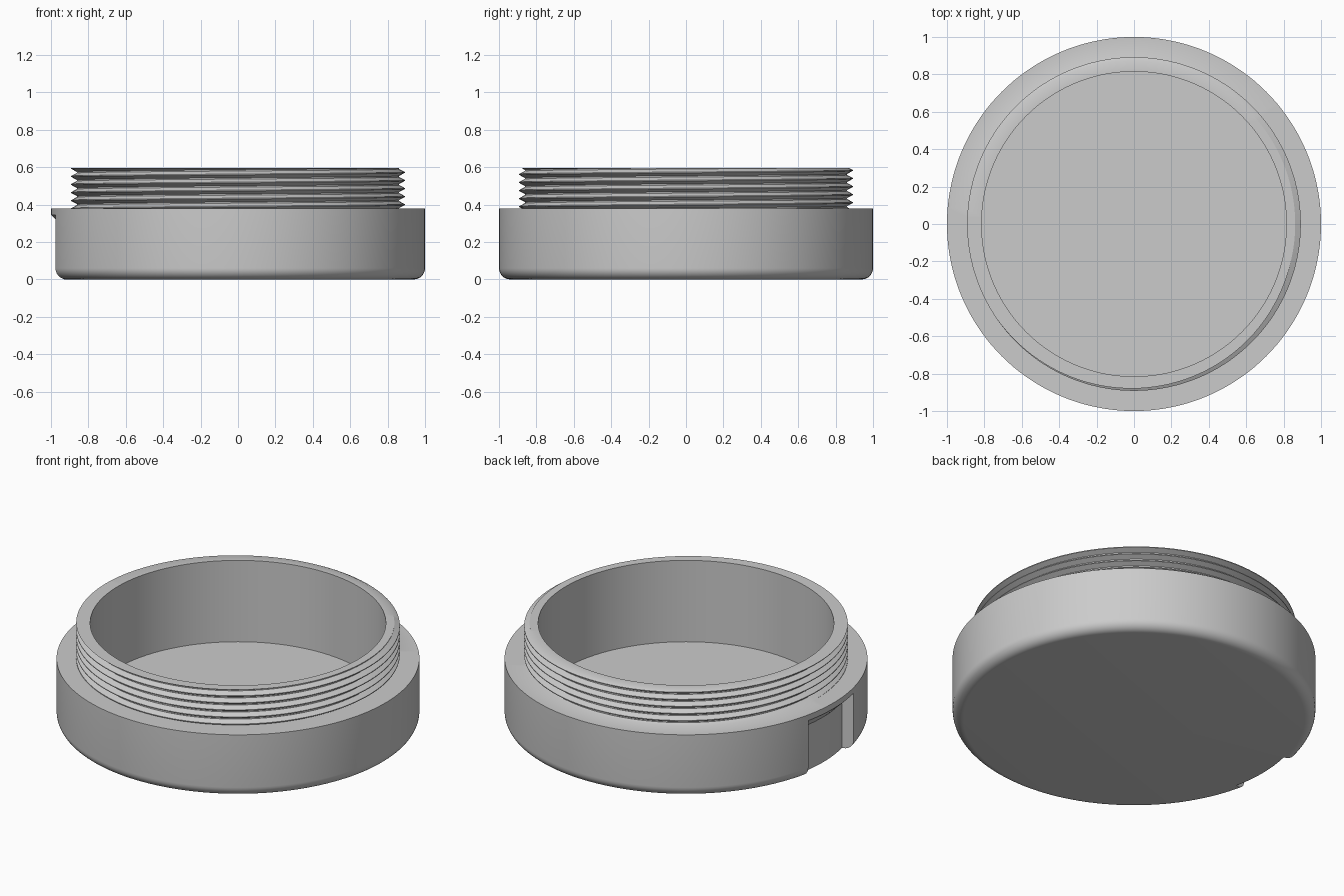
import bpy, bmesh, math

cube = bpy.data.objects.get("Cube")
if cube:
    bpy.data.objects.remove(cube)

SIDES = 144
SHOULDER, TOP = 0.38, 0.595
PITCH = 0.043
ROOT, CREST = 0.862, 0.892
BORE, FLOOR = 0.815, 0.10
# One thread tooth: fraction of the pitch, height of the tooth
TOOTH = [(0.0, 0), (0.15, 0), (0.52, 1), (0.63, 1), (1.0, 0)]

grey = bpy.data.materials.new("plain grey")
grey.use_nodes = True
colour = (0.6, 0.6, 0.6, 1)
grey.diffuse_color = colour
grey.node_tree.nodes["Principled BSDF"].inputs["Base Color"].default_value = colour


def make_object(name, bm):
    bmesh.ops.remove_doubles(bm, verts=bm.verts, dist=1e-5)
    bmesh.ops.recalc_face_normals(bm, faces=bm.faces)
    mesh = bpy.data.meshes.new(name)
    bm.to_mesh(mesh)
    bm.free()
    mesh.materials.append(grey)
    obj = bpy.data.objects.new(name, mesh)
    bpy.context.collection.objects.link(obj)
    return obj


def sweep(columns, closed_profile=False):
    """Skin neighbouring (r, z) profiles, each given with its angle."""
    bm = bmesh.new()
    rows = [[bm.verts.new((r * math.cos(a), r * math.sin(a), z)) for r, z in prof]
            for a, prof in columns]
    for c0, c1 in zip(rows, rows[1:]):
        count = len(c0)
        for i in range(count if closed_profile else count - 1):
            j = (i + 1) % count
            bm.faces.new((c0[i], c1[i], c1[j], c0[j]))
    if closed_profile:
        bm.faces.new(rows[0])
        bm.faces.new(rows[-1])
    return bm


def thread_radius(f):
    f %= 1.0
    for (f0, h0), (f1, h1) in zip(TOOTH, TOOTH[1:]):
        if f <= f1:
            return ROOT + (CREST - ROOT) * (h0 + (h1 - h0) * (f - f0) / (f1 - f0))


def profile(angle):
    """Wall outline at one angle; the thread climbs one pitch per turn."""
    turn = angle / math.tau
    pts = [(0, 0)]
    for i in range(9):                                  # rounded lower edge
        t = math.pi / 2 * i / 8
        pts.append((0.94 + 0.06 * math.sin(t), 0.06 - 0.06 * math.cos(t)))
    pts.append((1, SHOULDER))
    start = TOP - 0.005 - 7 * PITCH                     # phase at the rim
    for k in range(-1, 9):
        for f, _ in TOOTH[:-1]:
            z = start + PITCH * (k + f + turn)
            z = min(max(z, SHOULDER), TOP)
            pts.append((thread_radius((z - start) / PITCH - turn), z))
    return pts + [(BORE, TOP), (BORE, FLOOR), (0, FLOOR)]


# Cup body with threaded neck
angles = [math.tau * i / SIDES for i in range(SIDES + 1)]
body = make_object("threaded_cup", sweep([(a, profile(a)) for a in angles]))

# Recess in the side wall, with a sloping ceiling
outline = [(0.93, -0.1), (1.1, -0.1), (1.1, 0.445), (0.93, 0.275)]
half = math.radians(12.6)
cutter = make_object("recess_cutter", sweep(
    [(math.pi + half * (i / 6 - 1), outline) for i in range(13)], True))
cutter.hide_render = True
cutter.hide_viewport = True

cut = body.modifiers.new("recess", 'BOOLEAN')
cut.operation = 'DIFFERENCE'
cut.solver = 'EXACT'
cut.object = cutter

# Apply the cut, then drop the helper
bpy.context.view_layer.objects.active = body
body.select_set(True)
bpy.ops.object.modifier_apply(modifier=cut.name)
bpy.data.objects.remove(cutter)
bpy.ops.object.shade_smooth_by_angle(angle=math.radians(30))
